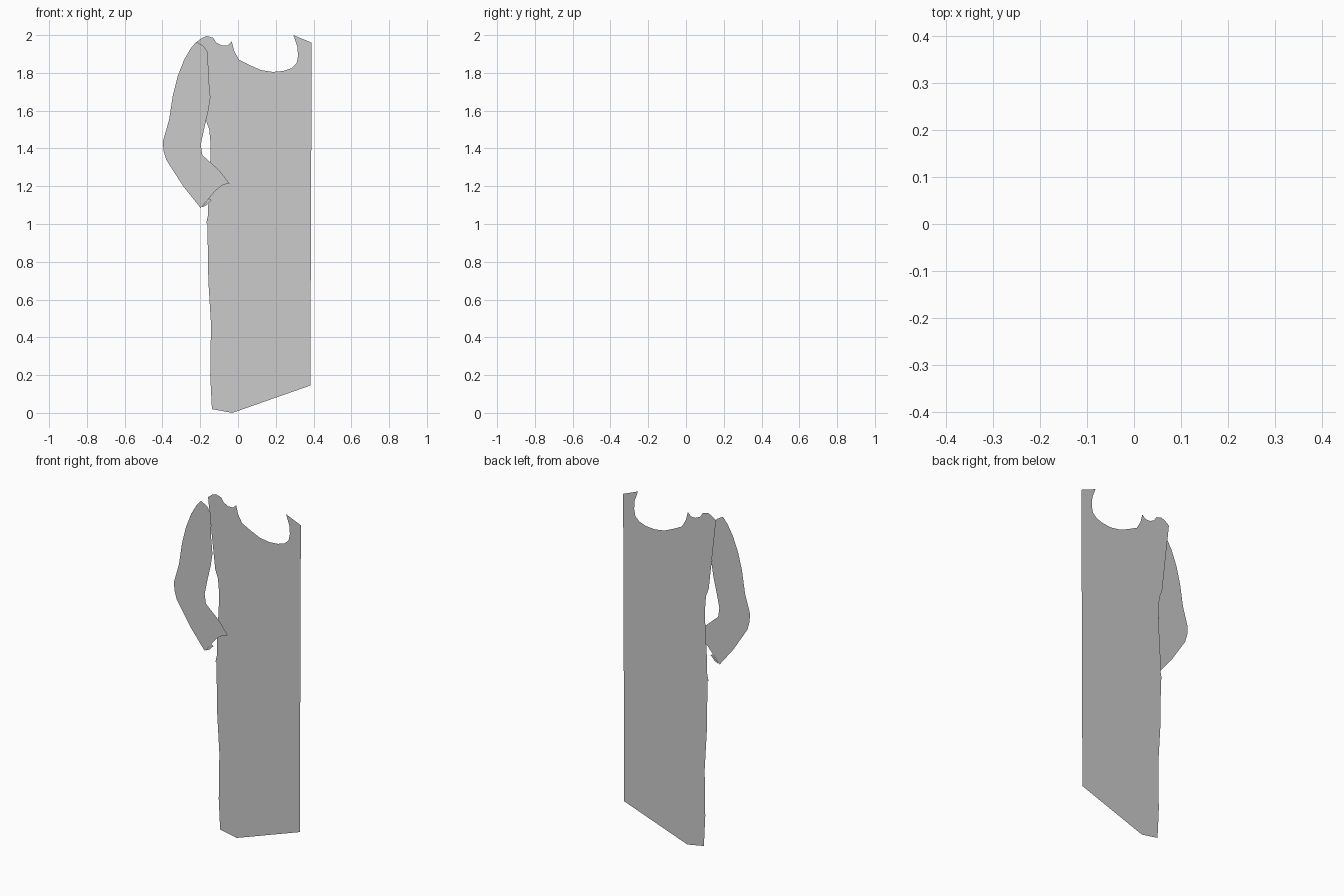
import bpy, bmesh


def flat_panel(name, outline, y):
    """Flat sheet in the XZ plane, filled from an outline."""
    bm = bmesh.new()
    face = bm.faces.new([bm.verts.new((x, y, z)) for x, z in outline])
    face.normal_update()
    if face.normal.y > 0:
        face.normal_flip()
    bmesh.ops.triangulate(bm, faces=[face], ngon_method='EAR_CLIP')
    mesh = bpy.data.meshes.new(name)
    bm.to_mesh(mesh)
    bm.free()
    obj = bpy.data.objects.new(name, mesh)
    bpy.context.collection.objects.link(obj)
    return obj


# Long gown panel: shoulder, neckline, fold edge, hem, side seam
shoulder = [(-.217, 1.965), (-.19, 1.985), (-.165, 1.995), (-.13, 1.985),
            (-.115, 1.96), (-.085, 1.945), (-.055, 1.945), (-.033, 1.965)]
neckline = [(-.02, 1.915), (.005, 1.87), (.06, 1.842), (.12, 1.815),
            (.185, 1.805), (.24, 1.81), (.285, 1.825), (.31, 1.85),
            (.318, 1.89), (.314, 1.94), (.293, 2.0)]
hem = [(.39, 1.96), (.383, .145), (-.03, 0), (-.138, .02)]
side = [(-.147, .2), (-.143, .47), (-.157, .7), (-.162, 1.0), (-.168, 1.005),
        (-.158, 1.05), (-.157, 1.15), (-.147, 1.33), (-.145, 1.42),
        (-.152, 1.5), (-.17, 1.55)]
flat_panel("gown_body", shoulder + neckline + hem + side, .03)

# Bent sleeve, a separate sheet in front of the gown
inner = [(-.22, 1.965), (-.18, 1.94), (-.16, 1.91), (-.155, 1.77),
         (-.146, 1.67), (-.157, 1.6), (-.178, 1.51), (-.197, 1.42),
         (-.189, 1.365), (-.1, 1.285), (-.045, 1.215)]
cuff = [(-.08, 1.207), (-.12, 1.175), (-.198, 1.085)]
outer = [(-.29, 1.2), (-.38, 1.34), (-.395, 1.39), (-.397, 1.44),
         (-.365, 1.55), (-.345, 1.68), (-.32, 1.78), (-.285, 1.87),
         (-.25, 1.93)]
flat_panel("sleeve", inner + cuff + outer, -.03)

# Small underside of the cuff
flat_panel("cuff_lining", [(-.193, 1.087), (-.165, 1.1), (-.14, 1.126),
                           (-.154, 1.135)], -.03)
